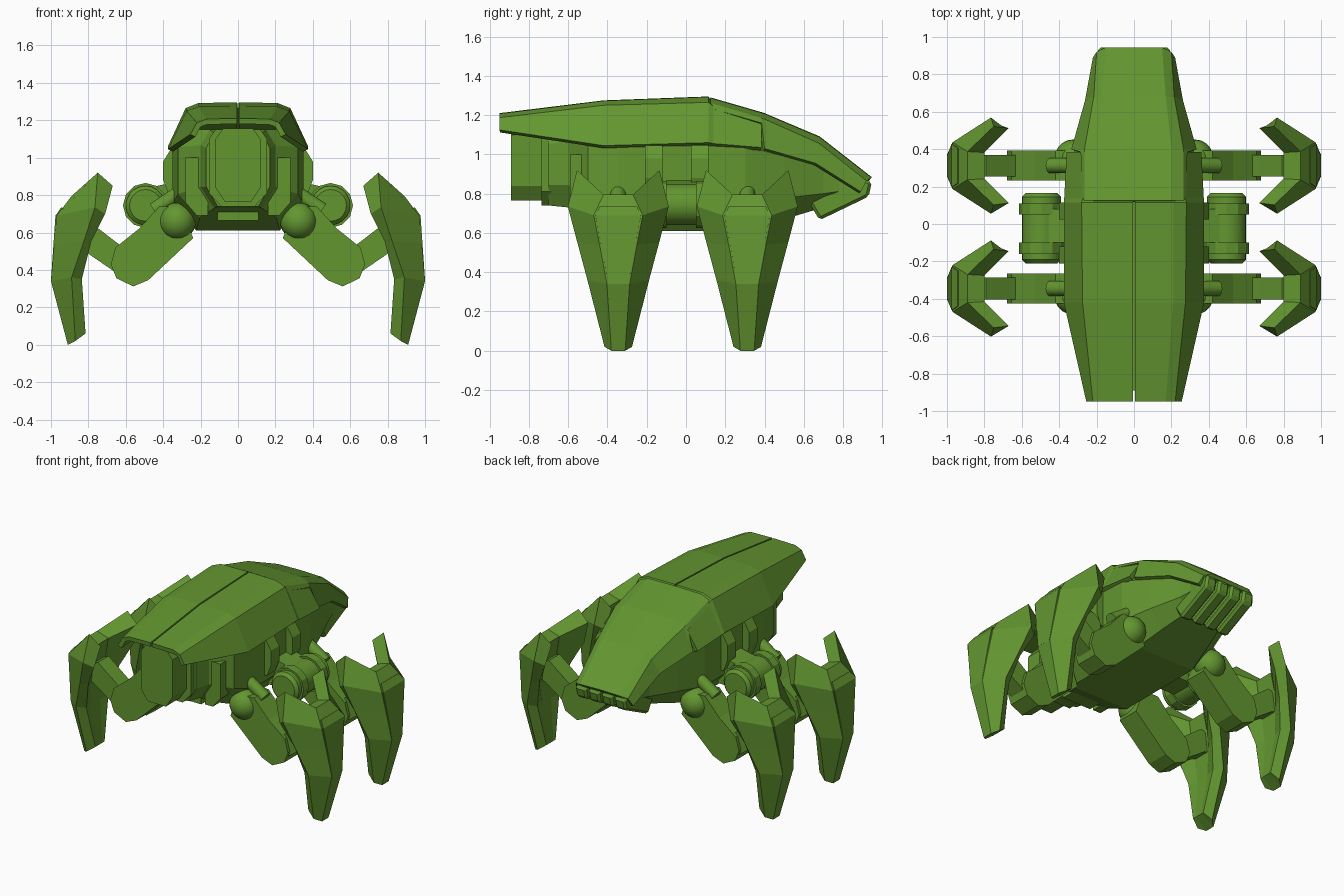
import bpy, bmesh, math
from mathutils import Vector

cube = bpy.data.objects.get("Cube")
if cube:
    bpy.data.objects.remove(cube)

green = bpy.data.materials.new("leaf_green")
green.use_nodes = True
colour = (0.125, 0.305, 0.03, 1)
green.diffuse_color = colour
green.node_tree.nodes["Principled BSDF"].inputs["Base Color"].default_value = colour


def finish(name, bm, mirror=False, bevel=0, thick=0, smooth=False, closed=True):
    bmesh.ops.recalc_face_normals(bm, faces=bm.faces)
    if not closed and sum(f.normal.z for f in bm.faces) < 0:
        bmesh.ops.reverse_faces(bm, faces=bm.faces)
    mesh = bpy.data.meshes.new(name)
    bm.to_mesh(mesh)
    bm.free()
    obj = bpy.data.objects.new(name, mesh)
    bpy.context.collection.objects.link(obj)
    mesh.materials.append(green)
    if bevel:
        mod = obj.modifiers.new("bevel", "BEVEL")
        mod.width, mod.segments = bevel, 1
    if mirror:
        obj.modifiers.new("mirror", "MIRROR")
    if thick:
        mod = obj.modifiers.new("thickness", "SOLIDIFY")
        mod.thickness, mod.offset = thick, -1
    if smooth:
        bpy.ops.object.select_all(action="DESELECT")
        obj.select_set(True)
        bpy.context.view_layer.objects.active = obj
        bpy.ops.object.shade_smooth_by_angle(angle=math.radians(35))
    return obj


def skin(bm, rings, loop):
    """Join neighbouring rows of points with quads."""
    rows = [[bm.verts.new(p) for p in ring] for ring in rings]
    for a, b in zip(rows, rows[1:]):
        n = len(a)
        for i in range(n if loop else n - 1):
            j = (i + 1) % n
            bm.faces.new((a[i], a[j], b[j], b[i]))
    return rows


def prism(name, points, axis, lo, hi, **kw):
    """Extrude an outline along x (points are y,z) or y (points are x,z)."""
    bm = bmesh.new()
    place = (lambda p, t: (t, p[0], p[1])) if axis == "x" else (lambda p, t: (p[0], t, p[1]))
    rows = skin(bm, [[place(p, t) for p in points] for t in (lo, hi)], True)
    for row in rows:
        bm.faces.new(row)
    return finish(name, bm, **kw)


def box(name, x0, x1, y0, y1, z0, z1, **kw):
    return prism(name, [(x0, z0), (x1, z0), (x1, z1), (x0, z1)], "y", y0, y1, **kw)


def rod(name, start, end, radius, sides=20, smooth=True, **kw):
    a, b = Vector(start), Vector(end)
    bm = bmesh.new()
    bmesh.ops.create_cone(bm, cap_ends=True, segments=sides, radius1=radius,
                          radius2=radius, depth=(b - a).length)
    turn = Vector((0, 0, 1)).rotation_difference(b - a).to_matrix()
    for v in bm.verts:
        v.co = turn @ v.co + (a + b) / 2
    return finish(name, bm, smooth=smooth, **kw)


# Split front carapace
bm = bmesh.new()
skin(bm, [[(x, y, z) for x, z in row] for y, row in (
    (-0.95, [(.005, 1.21), (.17, 1.207), (.22, 1.187), (.255, 1.125)]),
    (-0.42, [(.005, 1.275), (.21, 1.273), (.275, 1.25), (.375, 1.045)]),
    (0.115, [(.005, 1.295), (.21, 1.293), (.28, 1.265), (.375, 1.06)]),
    (0.14, [(.005, 1.25), (.21, 1.25), (.272, 1.245), (.373, 1.055)]),
    (0.385, [(.005, 1.17), (.2, 1.17), (.27, 1.165), (.36, 1.035)]))], False)
finish("front_carapace", bm, mirror=True, thick=0.03, closed=False)

# Rear carapace with its narrow forward tongue
bm = bmesh.new()
skin(bm, [
    [(0, .125, 1.29), (.2, .125, 1.287), (.265, .125, 1.262), (.28, .125, 1.235)],
    [(0, .385, 1.215), (.2, .385, 1.212), (.265, .385, 1.185), (.285, .385, 1.16)],
    [(0, .4, 1.21), (.2, .4, 1.207), (.265, .4, 1.18), (.335, .4, 1.03)],
    [(0, .68, 1.092), (.17, .68, 1.088), (.215, .68, 1.055), (.262, .66, .955)],
    [(0, .945, .885), (.15, .945, .882), (.2, .92, .865), (.22, .89, .81)],
], False)
finish("rear_carapace", bm, mirror=True, thick=0.025, closed=False)

# Hull: chamfered sections given as y, half width, bottom, top
bm = bmesh.new()
rings = []
for y, w, lo, hi in ((-.7, .17, .74, 1.13), (-.6, .2, .73, 1.15), (-.5, .32, .68, 1.15),
                     (-.34, .35, .61, 1.15), (.3, .35, .61, 1.15), (.5, .285, .67, 1.07),
                     (.7, .21, .73, .99), (.88, .17, .81, .87)):
    h = hi - lo
    half = [(w * .64, lo), (w, lo + h * .27), (w, lo + h * .8), (w * .75, hi)]
    rings.append([(x, y, z) for x, z in half] + [(-x, y, z) for x, z in reversed(half)])
rows = skin(bm, rings, True)
bm.faces.new(rows[0])
bm.faces.new(rows[-1])
finish("hull", bm)

# Nose block, collar, chin and cheeks
nose = [(.07, .765), (.12, .84), (.12, 1.1), (.08, 1.155)]
prism("nose", nose + [(-x, z) for x, z in reversed(nose)], "y", -.89, -.6)
collar = [(.09, .74), (.155, .81), (.155, 1.1), (.12, 1.15)]
prism("nose_collar", collar + [(-x, z) for x, z in reversed(collar)], "y", -.735, -.6)
box("chin", -.11, .11, -.56, -.4, .665, .74)
prism("cheek", [(.16, .69), (.22, .69), (.28, .76), (.28, 1.0), (.16, 1.0)], "y",
      -.59, -.4, mirror=True)

# Tail vent bars
vent = [(.6, .8), (.65, .715), (.68, .665), (.93, .785), (.947, .86), (.7, .95)]
for i, x in enumerate((-.15, -.05, .05, .15)):
    prism("tail_vent_%d" % (i + 1), vent, "x", x - .042, x + .042, bevel=.015)

# Bowed flank ribs, side pods and their mounts
rib = [(.3, 1.07), (.36, 1.045), (.4, .98), (.4, .88), (.37, .8), (.3, .78)]
for i, y in enumerate((-.165, .07)):
    prism("flank_rib_%d" % (i + 1), rib, "y", y - .045, y + .045, mirror=True)
rod("side_pod", (.495, -.21, .745), (.495, .165, .745), .105, mirror=True, bevel=.02)
for i, y in enumerate((-.13, .08)):
    rod("pod_band_%d" % (i + 1), (.495, y - .03, .745), (.495, y + .03, .745), .12,
        sides=12, smooth=False, mirror=True)
prism("pod_mount", [(.3, .68), (.47, .68), (.47, .84), (.3, .88)], "y", -.1, .08, mirror=True)

# Legs
thigh = [(.24, .57), (.48, .345), (.56, .312), (.65, .355), (.68, .43), (.655, .52),
         (.53, .62), (.42, .74), (.3, .74)]
knee = [(.56, .48), (.66, .555), (.79, .655), (.87, .62), (.87, .51), (.82, .5), (.63, .37)]
# Shin rows: outer panel, wing edge, wing inner edge, inner channel as x, half y, z
shin = [
    [(.89, .075, .795), (.75, .21, .92), (.67, .2, .85), (.8, .07, .77)],
    [(.97, .125, .69), (.765, .257, .735), (.71, .215, .7), (.825, .075, .64)],
    [(.983, .095, .54), (.825, .208, .55), (.785, .17, .55), (.84, .065, .52)],
    [(1.0, .058, .34), (.89, .157, .36), (.835, .12, .35), (.85, .05, .34)],
    [(.91, .035, 0), (.87, .07, .02), (.815, .05, .06), (.815, .025, .06)],
]
for side, yc, sign in (("front", -.345, -1), ("rear", .312, 1)):
    rod(side + "_hip_piston", (.3, yc, .82), (.45, yc, .72), .04, mirror=True)

    # Hip ball, bulging toward the nearer end of the body
    bm = bmesh.new()
    bmesh.ops.create_uvsphere(bm, u_segments=20, v_segments=12, radius=.1)
    bmesh.ops.translate(bm, verts=bm.verts, vec=(.325, yc + sign * .04, .66))
    finish(side + "_hip_ball", bm, mirror=True, smooth=True)

    prism(side + "_thigh", thigh, "y", yc - .08, yc + .08, mirror=True)
    prism(side + "_knee_link", knee, "y", yc - .058, yc + .058, mirror=True)

    bm = bmesh.new()
    rows = skin(bm, [[(x, yc + y, z) for x, y, z in row] +
                     [(x, yc - y, z) for x, y, z in reversed(row)] for row in shin], True)
    for r in (rows[0], rows[-1]):
        bm.faces.new(r[:4])
        bm.faces.new((r[0], r[3], r[4], r[7]))
        bm.faces.new(r[4:])
    finish(side + "_shin", bm, mirror=True)

    # Raised armour strip down the outside of the shin
    bm = bmesh.new()
    skin(bm, [[(x, yc - a, z), (x, yc + a, z)] for x, a, z in
              ((.945, .095, .735), (.976, .115, .69), (1.0, .052, .345))], False)
    finish(side + "_shin_plate", bm, mirror=True, thick=.008, closed=False)
